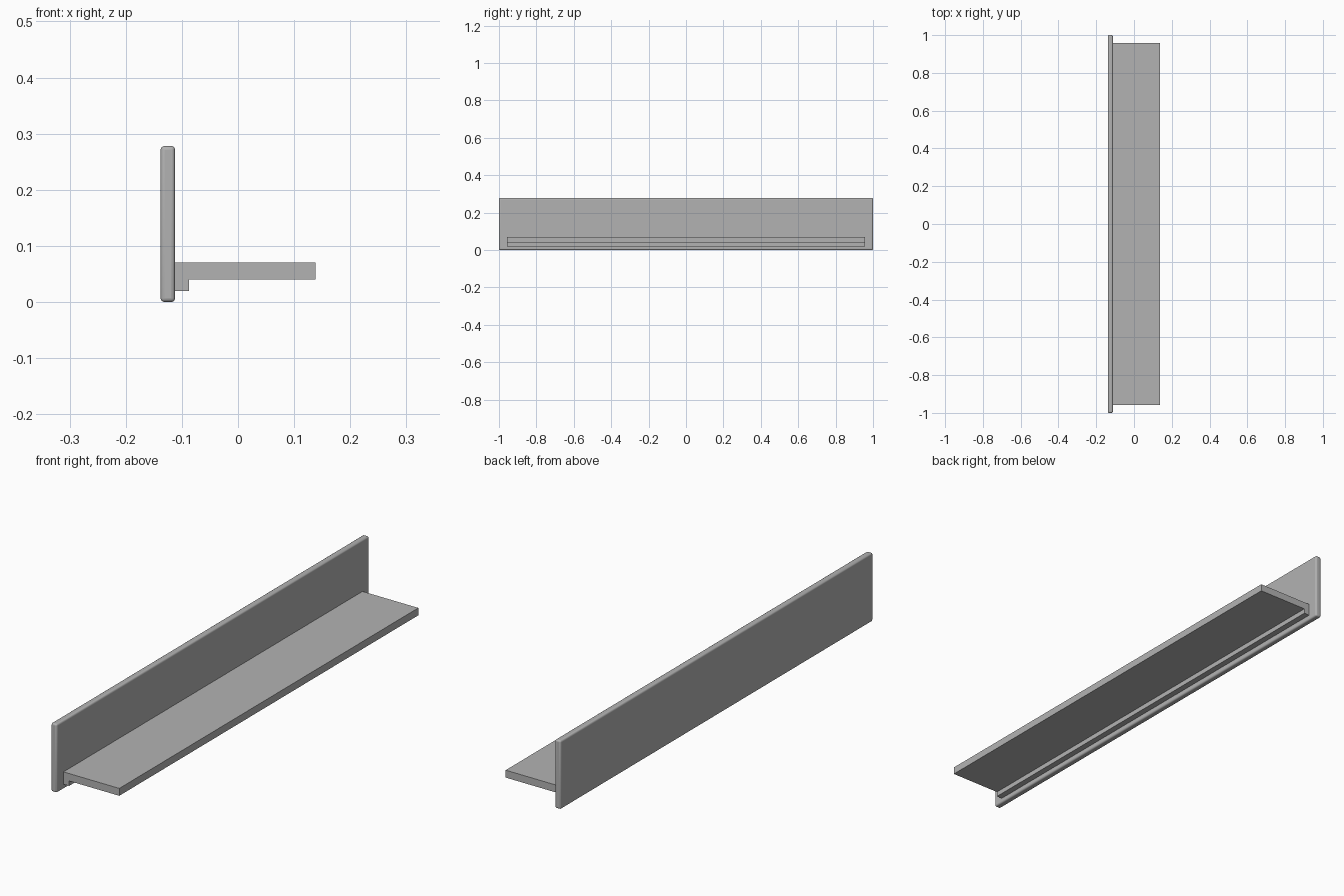
import bpy
import bmesh

cube = bpy.data.objects.get("Cube")
if cube:
    bpy.data.objects.remove(cube, do_unlink=True)

grey = bpy.data.materials.new("plain grey")
grey.use_nodes = True
colour = (0.45, 0.45, 0.45, 1)
grey.diffuse_color = colour
grey.node_tree.nodes["Principled BSDF"].inputs["Base Color"].default_value = colour


def extrude_profile(name, profile, half_length):
    """Extrude an x-z outline along y, centred on y = 0."""
    bm = bmesh.new()
    face = bm.faces.new([bm.verts.new((x, -half_length, z)) for x, z in profile])
    result = bmesh.ops.extrude_face_region(bm, geom=[face])
    verts = [v for v in result["geom"] if isinstance(v, bmesh.types.BMVert)]
    bmesh.ops.translate(bm, verts=verts, vec=(0, 2 * half_length, 0))
    bmesh.ops.recalc_face_normals(bm, faces=bm.faces)
    mesh = bpy.data.meshes.new(name)
    bm.to_mesh(mesh)
    bm.free()
    mesh.materials.append(grey)
    obj = bpy.data.objects.new(name, mesh)
    bpy.context.collection.objects.link(obj)
    return obj


# Upright back panel with softly rounded edges
left, right, top = -0.138, -0.112, 0.278
panel = extrude_profile(
    "back_panel", [(left, 0), (right, 0), (right, top), (left, top)], 1.0)
bevel = panel.modifiers.new("rounded_edges", "BEVEL")
bevel.width = 0.007
bevel.segments = 4
bpy.context.view_layer.objects.active = panel
panel.select_set(True)
bpy.ops.object.shade_smooth_by_angle()

# Flat ledge with a small support lip under its inner edge
extrude_profile(
    "shelf_ledge",
    [(right, 0.02), (-0.087, 0.02), (-0.087, 0.04),
     (0.138, 0.04), (0.138, 0.07), (right, 0.07)], 0.957)
